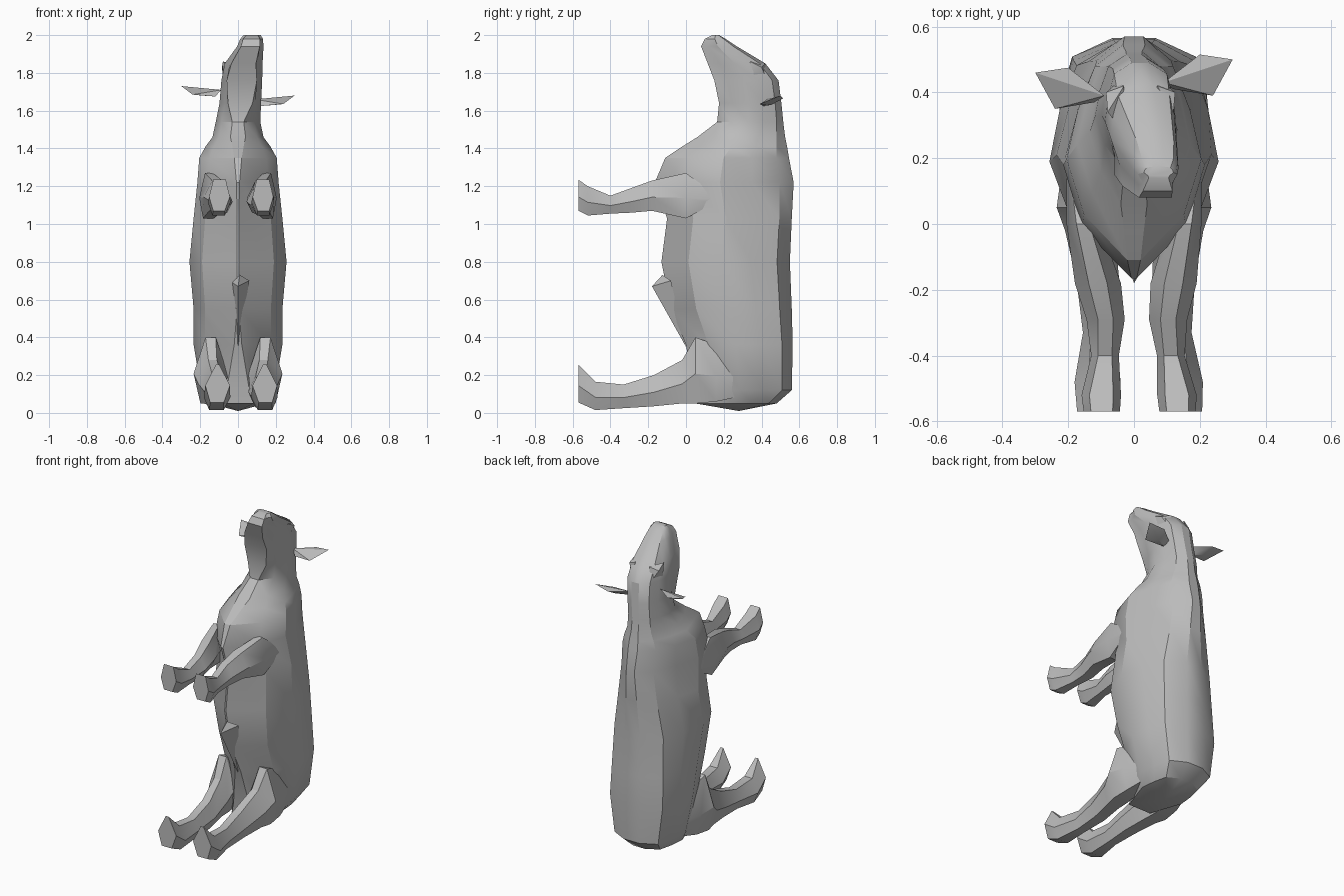
import bpy
import bmesh
import math
from mathutils import Vector

cube = bpy.data.objects.get("Cube")
if cube:
    bpy.data.objects.remove(cube, do_unlink=True)

hide = bpy.data.materials.new("plain grey")
hide.use_nodes = True
hide.diffuse_color = (0.5, 0.5, 0.5, 1)
hide.node_tree.nodes["Principled BSDF"].inputs["Base Color"].default_value = (0.5, 0.5, 0.5, 1)


def finish(name, bm):
    """Turn a bmesh into a shaded object."""
    bmesh.ops.remove_doubles(bm, verts=bm.verts, dist=0.001)
    bmesh.ops.recalc_face_normals(bm, faces=bm.faces)
    mesh = bpy.data.meshes.new(name)
    bm.to_mesh(mesh)
    bm.free()
    obj = bpy.data.objects.new(name, mesh)
    bpy.context.collection.objects.link(obj)
    mesh.materials.append(hide)
    bpy.ops.object.select_all(action="DESELECT")
    obj.select_set(True)
    bpy.context.view_layer.objects.active = obj
    bpy.ops.object.shade_smooth_by_angle(angle=math.radians(30))


def loft(name, rings, start=None):
    """Skin a list of point rings, closing the start with an apex if given."""
    bm = bmesh.new()
    loops = [[bm.verts.new(p) for p in ring] for ring in rings]
    count = len(loops[0])
    for low, high in zip(loops, loops[1:]):
        for i in range(count):
            j = (i + 1) % count
            bm.faces.new((low[i], low[j], high[j], high[i]))
    if start:
        tip = bm.verts.new(start)
        for i in range(count):
            bm.faces.new((tip, loops[0][i], loops[0][(i + 1) % count]))
    else:
        bm.faces.new(loops[0])
    bm.faces.new(loops[-1])
    finish(name, bm)


def hull(name, points):
    """Wrap a small faceted solid around a few points."""
    bm = bmesh.new()
    for p in points:
        bm.verts.new(p)
    bmesh.ops.convex_hull(bm, input=bm.verts)
    finish(name, bm)


def body_ring(z, front, back, wide, keel, shift=0.0):
    """Level slice: flat spine, round flanks, narrow breast."""
    depth = back - front
    # The back narrows to a ridge towards the shoulders
    ridge = max(0, 1 - abs(z - 1.2) / 0.7)
    half = [((0.28 - 0.15 * ridge) * wide, back),
            ((0.8 - 0.28 * ridge) * wide, back - 0.1 * depth),
            ((0.94 - 0.14 * ridge) * wide, back - 0.3 * depth),
            (wide, back - 0.53 * depth),
            (0.74 * wide, back - 0.79 * depth), (keel, front)]
    side = [(shift + x, y, z) for x, y in half]
    other = [(shift - x, y, z) for x, y in reversed(half)]
    return side + other


# Body from rump to muzzle: height, front, back, half width, breast half width,
# with the head turned slightly to the left
body = [
    (0.05, 0.05, 0.48, 0.15, 0.08), (0.12, 0.04, 0.56, 0.195, 0.06),
    (0.36, 0.0, 0.565, 0.235, 0.02), (0.55, -0.08, 0.56, 0.235, 0.005),
    (0.8, -0.13, 0.55, 0.257, 0.005), (1.03, -0.1, 0.56, 0.235, 0.005),
    (1.22, -0.165, 0.57, 0.215, 0.008), (1.35, -0.11, 0.545, 0.205, 0.02),
    (1.41, -0.02, 0.535, 0.172, 0.03), (1.46, 0.06, 0.525, 0.135, 0.04),
    (1.54, 0.165, 0.515, 0.118, 0.03), (1.64, 0.175, 0.505, 0.11, 0.065, 0.012),
    (1.76, 0.15, 0.49, 0.108, 0.08, 0.02), (1.85, 0.115, 0.42, 0.1, 0.065, 0.03),
    (1.94, 0.08, 0.27, 0.07, 0.05, 0.065), (1.98, 0.1, 0.21, 0.06, 0.045, 0.072),
    (2.0, 0.14, 0.175, 0.045, 0.03, 0.075),
]
loft("body", [body_ring(*r) for r in body], start=(0, 0.28, 0.01))

# Belly point
hull("belly_point", [(0, -0.18, 0.67), (0.06, -0.08, 0.7), (0.01, -0.125, 0.73),
                     (-0.03, -0.09, 0.69), (0, 0.0, 0.35)])

# Legs: y, centre x, half width, bottom, top, top width share
front_leg = [
    (0.15, 0.185, 0.02, 1.11, 1.16, 0.4), (0.0, 0.155, 0.05, 1.03, 1.27, 0.4),
    (-0.18, 0.115, 0.07, 1.07, 1.23, 0.4), (-0.29, 0.095, 0.058, 1.06, 1.19, 0.4),
    (-0.4, 0.1, 0.042, 1.055, 1.15, 0.5), (-0.52, 0.115, 0.06, 1.045, 1.2, 0.6),
    (-0.57, 0.115, 0.055, 1.07, 1.235, 0.6),
]
hind_leg = [
    (0.3, 0.12, 0.06, 0.09, 0.3, 0.4), (0.16, 0.145, 0.075, 0.06, 0.36, 0.3),
    (0.05, 0.145, 0.09, 0.05, 0.4, 0.3), (-0.02, 0.135, 0.075, 0.05, 0.28, 0.3),
    (-0.17, 0.115, 0.065, 0.035, 0.2, 0.4), (-0.33, 0.115, 0.05, 0.025, 0.15, 0.5),
    (-0.48, 0.125, 0.07, 0.015, 0.165, 0.4), (-0.57, 0.125, 0.065, 0.055, 0.255, 0.15),
]


def leg_ring(y, x, w, low, high, peak):
    mid = low + 0.45 * (high - low)
    return [Vector(p) for p in (
        (x - 0.5 * w, y, low), (x + 0.6 * w, y, low), (x + w, y, mid),
        (x + peak * w, y, high), (x - peak * w, y, high), (x - w, y, mid))]


for side, sign in (("left", 1), ("right", -1)):
    for part, table in (("front", front_leg), ("hind", hind_leg)):
        rings = [leg_ring(*r) for r in table]
        for ring in rings:
            for p in ring:
                # Both feet swing a little to the left
                p.x = sign * p.x + 0.03 * max(0, -p.y)
        loft(f"{side}_{part}_leg", rings)

# Ears and brows: the right ear is held a little higher
ear = [(0.09, 0.43, 1.66), (0.24, 0.39, 1.635), (0.3, 0.5, 1.68),
       (0.2, 0.515, 1.665), (0.12, 0.41, 1.625), (0.19, 0.45, 1.63)]
brow = [(0.06, 0.29, 1.82), (0.1, 0.34, 1.86), (0.105, 0.4, 1.83),
        (0.1, 0.35, 1.78), (0.05, 0.42, 1.85), (0.07, 0.43, 1.76)]
for side, sign, lift, slide in (("left", 1, 0, 0), ("right", -1, 0.05, -0.04)):
    hull(f"{side}_ear", [(sign * x, y + slide, z + lift) for x, y, z in ear])
    hull(f"{side}_brow", [(0.02 + sign * x, y, z) for x, y, z in brow])
